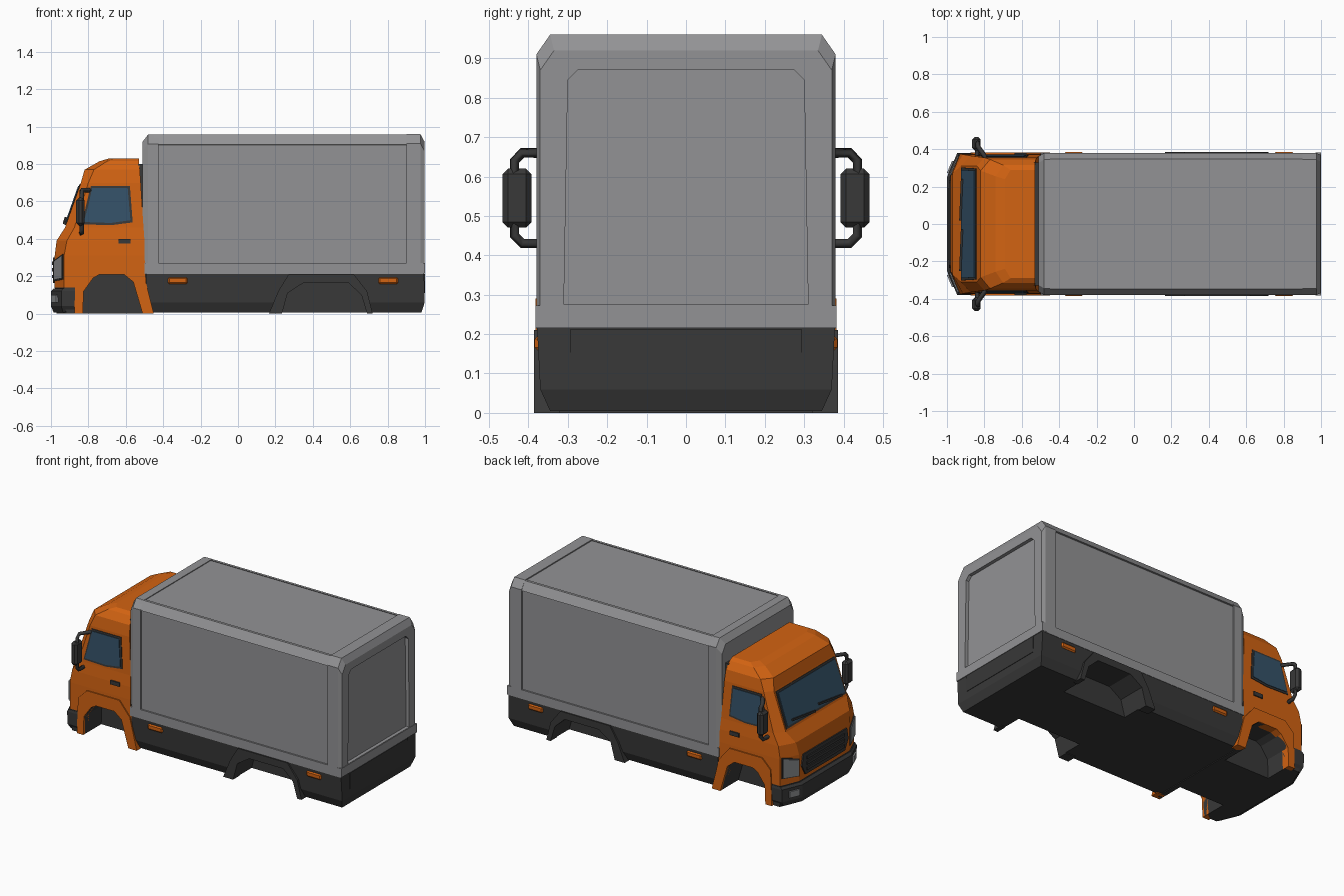
import bpy, bmesh
from mathutils import Vector

cube = bpy.data.objects.get("Cube")
if cube:
    bpy.data.objects.remove(cube)


def material(name, rgb):
    m = bpy.data.materials.new(name)
    m.use_nodes = True
    m.diffuse_color = (*rgb, 1)
    m.node_tree.nodes["Principled BSDF"].inputs["Base Color"].default_value = (*rgb, 1)
    return m


ORANGE = material("cab orange", (0.65, 0.125, 0.006))
GREY = material("box grey", (0.29, 0.29, 0.3))
DARK = material("dark plastic", (0.04, 0.04, 0.04))
GLASS = material("window blue", (0.035, 0.085, 0.14))
LAMP = material("lamp grey", (0.25, 0.26, 0.27))


def add_mirror(ob):
    mod = ob.modifiers.new("Mirror", 'MIRROR')
    mod.use_axis = (False, True, False)


def loft(name, rings, mat, mirror=False):
    """Skin a list of equal point rings and cap both ends."""
    bm = bmesh.new()
    rows = [[bm.verts.new(p) for p in ring] for ring in rings]
    n = len(rows[0])
    for a, b in zip(rows, rows[1:]):
        for i in range(n):
            bm.faces.new((a[i], a[(i + 1) % n], b[(i + 1) % n], b[i]))
    bm.faces.new(rows[0])
    bm.faces.new(rows[-1])
    bmesh.ops.recalc_face_normals(bm, faces=bm.faces)
    me = bpy.data.meshes.new(name)
    bm.to_mesh(me)
    bm.free()
    me.materials.append(mat)
    ob = bpy.data.objects.new(name, me)
    bpy.context.collection.objects.link(ob)
    if mirror:
        add_mirror(ob)
    return ob


def side_prism(name, pts, y0, y1, mat, mirror=True):
    return loft(name, [[(x, y, z) for x, z in pts] for y in (y0, y1)], mat, mirror)


def block(name, x, y, z, mat, mirror=False, bevel=0):
    pts = [(x[0], z[0]), (x[1], z[0]), (x[1], z[1]), (x[0], z[1])]
    ob = side_prism(name, pts, y[0], y[1], mat, mirror)
    if bevel:
        mod = ob.modifiers.new("Bevel", 'BEVEL')
        mod.width, mod.segments = bevel, 1
    return ob


def plate(name, pts, out, mat, mirror=False):
    """Thin plate straddling a surface, raised by the vector out."""
    pts, out = [Vector(p) for p in pts], Vector(out)
    return loft(name, [[p - out * 0.3 for p in pts], [p + out for p in pts]], mat, mirror)


def cut(ob, cutter):
    cutter.hide_render = True
    mod = ob.modifiers.new("Cut", 'BOOLEAN')
    mod.operation, mod.object, mod.solver = 'DIFFERENCE', cutter, 'EXACT'
    bpy.context.view_layer.update()
    me = bpy.data.meshes.new_from_object(ob.evaluated_get(bpy.context.evaluated_depsgraph_get()))
    ob.modifiers.clear()
    ob.data = me
    bpy.data.objects.remove(cutter)


# Wheel arch outlines (x, z), open at the bottom
FRONT_IN = [(-0.83, 0), (-0.825, 0.12), (-0.775, 0.19), (-0.74, 0.21), (-0.61, 0.21), (-0.56, 0.17), (-0.51, 0)]
FRONT_OUT = [(-0.875, 0), (-0.87, 0.16), (-0.865, 0.23), (-0.805, 0.29), (-0.575, 0.29), (-0.5, 0.2), (-0.45, 0)]
REAR_IN = [(0.235, 0), (0.265, 0.11), (0.35, 0.165), (0.59, 0.165), (0.66, 0.1), (0.69, 0)]
REAR_OUT = [(0.165, 0), (0.215, 0.12), (0.27, 0.21), (0.62, 0.21), (0.69, 0.12), (0.72, 0)]


def cut_wells(ob, outline):
    shape = [(outline[0][0], -0.1)] + outline + [(outline[-1][0], -0.1)]
    for s in (-1, 1):
        cut(ob, side_prism("well_cutter", shape, s * 0.2, s * 0.5, DARK, False))


# Cab: stacked plan sections with chamfered front corners
def plan(z, back, front, w, cx, cy):
    half = [(back, w), (front + cx, w), (front, w - cy)]
    return [(x, y, z) for x, y in half] + [(x, -y, z) for x, y in reversed(half)]


cab = loft("cab", [plan(*r) for r in (
    (0.0, -0.48, -0.97, 0.365, 0.05, 0.12),
    (0.14, -0.49, -0.98, 0.375, 0.05, 0.12),
    (0.31, -0.5, -0.98, 0.375, 0.05, 0.12),
    (0.39, -0.5, -0.97, 0.372, 0.055, 0.1),
    (0.46, -0.505, -0.925, 0.365, 0.05, 0.055),
    (0.7, -0.52, -0.84, 0.355, 0.04, 0.045),
    (0.77, -0.525, -0.82, 0.345, 0.05, 0.06),
    (0.815, -0.53, -0.74, 0.315, 0.04, 0.06),
    (0.83, -0.53, -0.69, 0.29, 0.03, 0.05))], ORANGE)
cut_wells(cab, FRONT_IN)
cab.data.materials.clear()
for m in (ORANGE, DARK):
    cab.data.materials.append(m)
for f in cab.data.polygons:
    hidden = f.center.z < 0.25 and abs(f.center.y) < 0.34 and f.center.x > -0.9
    f.material_index = int(hidden or f.center.z < 0.1)

side_prism("front_arch", FRONT_OUT + FRONT_IN[::-1], 0.33, 0.382, ORANGE)
loft("front_bumper", [plan(*r) for r in (
    (0.005, -0.875, -0.985, 0.355, 0.05, 0.12),
    (0.04, -0.87, -1.0, 0.377, 0.055, 0.13),
    (0.12, -0.87, -1.0, 0.38, 0.055, 0.13),
    (0.135, -0.87, -0.985, 0.377, 0.05, 0.12))], DARK)
plate("fog_lamp", [(-0.992, 0.27, 0.06), (-0.965, 0.335, 0.06), (-0.965, 0.335, 0.1), (-0.992, 0.27, 0.1)],
      (-0.008, 0.003, 0), LAMP, True)

# Grille and headlamps
plate("grille", [(-0.98, -0.2, 0.165), (-0.98, 0.2, 0.165), (-0.98, 0.235, 0.23), (-0.98, 0.22, 0.3),
                 (-0.98, -0.22, 0.3), (-0.98, -0.235, 0.23)], (-0.008, 0, 0), DARK)
for i in range(3):
    z = 0.19 + i * 0.035
    block("grille_bar", (-0.995, -0.98), (-0.19, 0.19), (z, z + 0.018), DARK)
lamp = [(-0.978, 0.26, 0.18), (-0.937, 0.36, 0.19), (-0.937, 0.36, 0.31), (-0.978, 0.26, 0.28)]
plate("headlamp", lamp, (-0.008, 0.004, 0), LAMP, True)
mid = sum((Vector(p) for p in lamp), Vector()) / 4
plate("headlamp_surround", [mid + (Vector(p) - mid) * 1.12 for p in lamp], (-0.004, 0.002, 0), DARK, True)


# Windows with dark seals, lying on the sloping cab faces
def screen(y, z):
    return (-0.925 + (z - 0.46) * 0.354, y, z)


def door(x, z):
    return (x, 0.365 - (z - 0.46) * 0.0417, z)


for name, g, lift, mat in (("seal", 0.012, 0.004, DARK), ("glass", 0, 0.008, GLASS)):
    plate("windscreen_" + name, [screen(y, z) for y, z in (
        (-0.29 - g, 0.485 - g), (0.29 + g, 0.485 - g), (0.285 + g, 0.68 + g), (-0.285 - g, 0.68 + g))],
        (-lift, 0, lift * 0.35), mat)
    plate("side_window_" + name, [door(x, z) for x, z in (
        (-0.825 - g, 0.49 - g), (-0.8 - g, 0.58), (-0.78 - g * 0.5, 0.672 + g), (-0.59 + g, 0.672 + g),
        (-0.575 + g, 0.5 - g), (-0.68, 0.485 - g))], (0, lift, 0), mat, True)
for y in (-0.25, 0.02):
    a, b = screen(y, 0.475), screen(y + 0.22, 0.5)
    plate("wiper", [a, b, Vector(b) + Vector((0, 0, 0.014)), Vector(a) + Vector((0, 0, 0.014))],
          (-0.015, 0, 0.004), DARK)
block("door_handle", (-0.64, -0.575), (0.36, 0.38), (0.375, 0.4), DARK, True)

# Wing mirrors on bent tube brackets
path = [(-0.79, 0.35, 0.66), (-0.835, 0.415, 0.66), (-0.835, 0.435, 0.64), (-0.835, 0.435, 0.45),
        (-0.835, 0.415, 0.43), (-0.84, 0.355, 0.43)]
curve = bpy.data.curves.new("mirror_bracket", 'CURVE')
curve.dimensions = '3D'
curve.bevel_depth, curve.bevel_resolution = 0.013, 0
spline = curve.splines.new('POLY')
spline.points.add(len(path) - 1)
for p, co in zip(spline.points, path):
    p.co = (*co, 1)
curve.materials.append(DARK)
bracket = bpy.data.objects.new("mirror_bracket", curve)
bpy.context.collection.objects.link(bracket)
add_mirror(bracket)
block("mirror_head", (-0.865, -0.82), (0.392, 0.466), (0.47, 0.62), DARK, True, 0.014)

# Chassis skirt with chamfered lower edge and rear wheel wells
chassis = loft("chassis", [plan(z, back, -0.49, w, 0.0, 0.01) for z, back, w in (
    (0.005, 0.98, 0.345), (0.06, 0.998, 0.37), (0.215, 0.995, 0.378))], DARK)
cut_wells(chassis, REAR_IN)
side_prism("rear_arch", REAR_OUT + REAR_IN[::-1], 0.32, 0.386, DARK)
block("rear_beam", (0.98, 1.0), (-0.295, 0.295), (0.11, 0.212), DARK)
for x in (-0.375, 0.75):
    block("side_marker", (x, x + 0.105), (0.36, 0.384), (0.158, 0.195), ORANGE, True, 0.008)
block("cab_gap_filler", (-0.535, -0.48), (-0.33, 0.33), (0.15, 0.8), DARK)


# Cargo box: recessed core, end frames and rails
def section(x, w, top, bottom=0.215, drop=0.05):
    half = [(w, bottom), (w, top - drop), (w - 0.035, top)]
    return [(x, y, z) for y, z in half] + [(x, -y, z) for y, z in reversed(half)]


loft("box_core", [section(-0.47, 0.37, 0.953), section(0.975, 0.37, 0.953)], GREY)
loft("box_front_frame", [section(-0.51, 0.362, 0.92), section(-0.48, 0.38, 0.958), section(-0.425, 0.38, 0.958)], GREY)
rear = loft("box_rear_frame", [section(0.9, 0.38, 0.96), section(0.975, 0.38, 0.96), section(0.997, 0.37, 0.92)], GREY)
door_shape = [(-0.31, 0.275), (0.31, 0.275), (0.3, 0.845), (0.275, 0.87), (-0.275, 0.87), (-0.3, 0.845)]
cut(rear, loft("door_cutter", [[(x, y, z) for y, z in door_shape] for x in (0.972, 1.1)], GREY))
block("box_side_rail", (-0.5, 0.99), (0.36, 0.38), (0.212, 0.27), GREY, True)
block("box_rear_rail", (0.97, 1.0), (-0.382, 0.382), (0.215, 0.272), GREY)
loft("box_top_rail", [[(x, y, z) for y, z in ((0.36, 0.905), (0.38, 0.905), (0.347, 0.957), (0.33, 0.957))]
                      for x in (-0.45, 0.95)], GREY, True)
